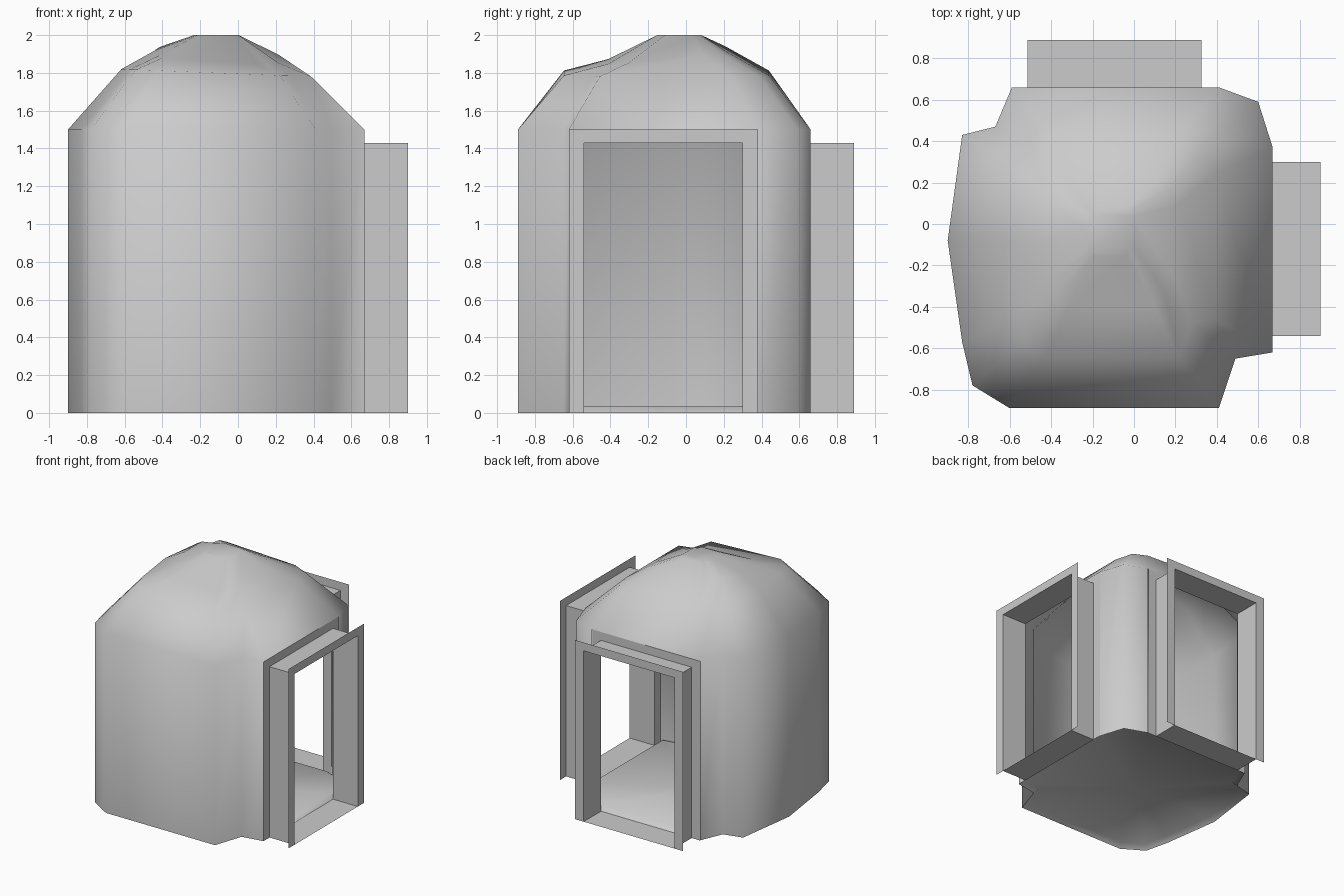
import bpy
import bmesh
from mathutils import Matrix

cube = bpy.data.objects.get("Cube")
if cube:
    bpy.data.objects.remove(cube, do_unlink=True)

stone = bpy.data.materials.new("pale_stone")
stone.use_nodes = True
colour = (0.6, 0.6, 0.6, 1)
stone.diffuse_color = colour
stone.node_tree.nodes["Principled BSDF"].inputs["Base Color"].default_value = colour


def make_object(name, bm, smooth):
    mesh = bpy.data.meshes.new(name)
    for face in bm.faces:
        face.smooth = smooth
    bm.to_mesh(mesh)
    bm.free()
    mesh.materials.append(stone)
    obj = bpy.data.objects.new(name, mesh)
    bpy.context.collection.objects.link(obj)
    return obj


# Irregular room plan, counter-clockwise
PLAN = [(-.60, -.89), (.41, -.89), (.49, -.65), (.67, -.62), (.67, .37),
        (.60, .59), (.41, .66), (-.59, .66), (-.67, .47), (-.83, .43),
        (-.90, -.08), (-.83, -.57), (-.78, -.78)]
DOOR_WALLS = (3, 6)
CX, CY = -.115, -.11


def ring(bm, z, sx=1, sy=1, shift=0, tilt_x=0, tilt_y=0):
    """Copy of the plan, scaled about its centre, shifted in y and tilted."""
    verts = []
    for x, y in PLAN:
        dx, dy = (x - CX) * sx, (y - CY) * sy
        verts.append(bm.verts.new((CX + dx, CY + shift + dy, z + tilt_x * dx + tilt_y * dy)))
    return verts


def bridge(bm, low, high, skip=()):
    n = len(low)
    for i in range(n):
        if i not in skip:
            j = (i + 1) % n
            bm.faces.new((low[i], low[j], high[j], high[i]))


# Walls and domed roof, with the two doorway walls left out
bm = bmesh.new()
rings = [ring(bm, 0), ring(bm, 1.5),
         ring(bm, 1.8, .64, .70, .01, -.04),
         ring(bm, 1.895, .42, .40, .01, -.06, .11),
         ring(bm, 2, .15, .15, .075)]
for level in range(len(rings) - 1):
    bridge(bm, rings[level], rings[level + 1], DOOR_WALLS if level == 0 else ())
bm.faces.new(rings[-1])
make_object("domed_room", bm, True)

# Slightly raised floor with a steep lip
bm = bmesh.new()
rim, lip = ring(bm, 0), ring(bm, .035, .95, .95)
bridge(bm, rim, lip)
middle = bm.verts.new((CX, CY, .025))
for i, vert in enumerate(lip):
    bm.faces.new((vert, lip[(i + 1) % len(lip)], middle))
make_object("room_floor", bm, True)


# Doorway: a thin-walled passage with a flat surround at each end
def doorway(name, placement):
    bm = bmesh.new()
    loops = []
    for x in (0, .23):
        hole = [bm.verts.new((x, y, z)) for y, z in ((-.42, 0), (-.42, 1.43), (.42, 1.43), (.42, 0))]
        edge = [bm.verts.new((x, y, z)) for y, z in ((-.5, 0), (-.5, 1.5), (.5, 1.5), (.5, 0))]
        for i in range(3):
            bm.faces.new((edge[i], hole[i], hole[i + 1], edge[i + 1]))
        loops.append(hole)
    bridge(bm, loops[0], loops[1])
    bmesh.ops.transform(bm, matrix=placement, verts=bm.verts)
    make_object(name, bm, False)


doorway("left_doorway", Matrix.Translation((.67, -.12, 0)))
doorway("back_doorway", Matrix.Translation((-.095, .66, 0)) @ Matrix.Rotation(1.5708, 4, "Z"))
